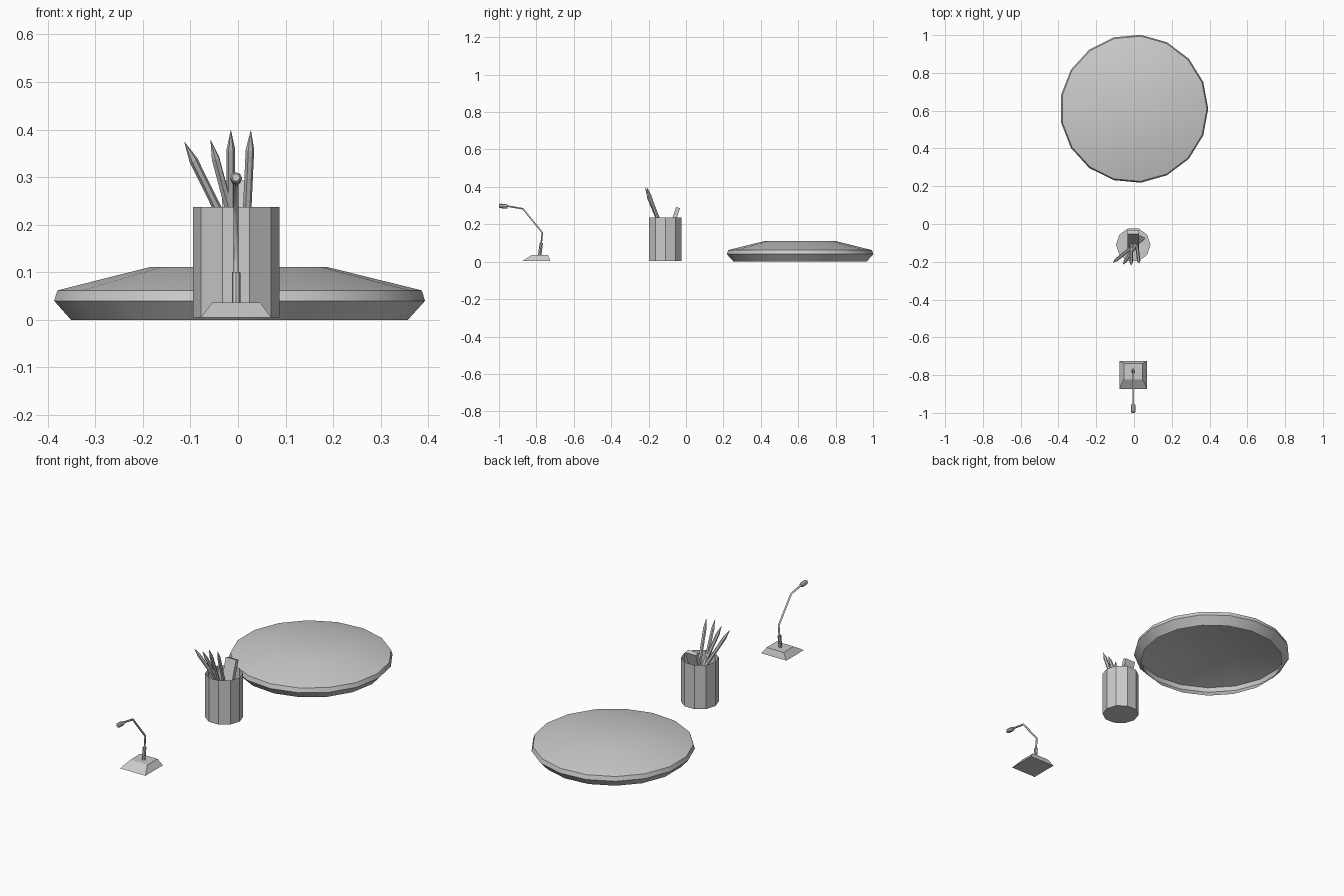
import bpy, bmesh
from math import cos, sin, tau, radians
from mathutils import Vector

if "Cube" in bpy.data.objects:
    bpy.data.objects.remove(bpy.data.objects["Cube"])


def finish(name, bm):
    mesh = bpy.data.meshes.new(name)
    bm.to_mesh(mesh)
    bm.free()
    obj = bpy.data.objects.new(name, mesh)
    bpy.context.collection.objects.link(obj)
    return obj


def lathe(name, profile, sides, base, toward=None):
    """Spin (radius, height) points round an axis; radius 0 closes an end."""
    bm = bmesh.new()
    base = Vector(base)
    axis = Vector(toward) - base if toward else Vector((0, 0, 1))
    rot = axis.to_track_quat('Z', 'Y') if toward else axis.rotation_difference(axis)
    rings = []
    for r, h in profile:
        n = sides if r else 1
        rings.append([bm.verts.new(base + rot @ Vector(
            (r * cos(tau * i / sides), r * sin(tau * i / sides), h))) for i in range(n)])
    for a, b in zip(rings, rings[1:]):
        for i in range(sides):
            j = (i + 1) % sides
            quad = [a[i % len(a)], a[j % len(a)], b[j % len(b)], b[i % len(b)]]
            bm.faces.new(list(dict.fromkeys(quad)))
    return finish(name, bm)


def rod(name, a, b, r, sides):
    n = (Vector(b) - Vector(a)).length
    return lathe(name, [(0, 0), (r, 0), (r, n), (0, n)], sides, a, b)


def smooth(obj, angle):
    bpy.ops.object.select_all(action='DESELECT')
    obj.select_set(True)
    bpy.context.view_layer.objects.active = obj
    bpy.ops.object.shade_smooth_by_angle(angle=radians(angle))


# Shallow round shell, open underneath
dome = lathe("round_shell", [(.357, 0), (.393, .04), (.386, .062), (.188, .111), (0, .111)],
             17, (0, .61, 0))
smooth(dome, 30)

# Ten-sided open cup
lathe("pencil_cup", [(0, 0), (.091, 0), (.091, .232)], 10, (-.004, -.11, .005))

# Pencils leaning to the front of the cup
pencils = [((.05, -.075, .045), (-.113, -.205, .375)),
           ((.035, -.07, .03), (-.058, -.215, .38)),
           ((-.015, -.07, .03), (-.015, -.22, .40)),
           ((.01, -.08, .03), (.027, -.21, .40))]
for k, (a, tip) in enumerate(pencils):
    n = (Vector(tip) - Vector(a)).length
    lathe(f"pencil_{k + 1}", [(0, 0), (.009, 0), (.009, n - .045), (0, n)], 6, a, tip)

# Flat eraser block leaning to the back of the cup
bm = bmesh.new()
bmesh.ops.create_cube(bm, size=1)
block = finish("eraser_block", bm)
top, low = Vector((-.004, -.043, .289)), Vector((-.004, -.125, .04))
block.location = (top + low) / 2
block.scale = (.06, .022, (top - low).length)
block.rotation_euler = (top - low).to_track_quat('Z', 'Y').to_euler()

# Microphone base: tapered block with a long front slope
bm = bmesh.new()
bmesh.ops.create_cube(bm, size=1)
for v in bm.verts:
    up = v.co.z > 0
    x = .05 if up else .074
    y = (-.822, -.738) if up else (-.873, -.726)
    v.co = (-.004 + (x if v.co.x > 0 else -x), y[v.co.y > 0], .037 if up else .005)
finish("microphone_base", bm)

# Stem, bent neck and head
rod("microphone_stem", (-.004, -.782, .035), (-.004, -.774, .10), .009, 8)
curve = bpy.data.curves.new("microphone_neck", 'CURVE')
curve.dimensions = '3D'
curve.bevel_depth = .005
curve.bevel_resolution = 1
curve.use_fill_caps = True
path = [(-.775, .09), (-.768, .155), (-.872, .283), (-.96, .298)]
spline = curve.splines.new('POLY')
spline.points.add(len(path) - 1)
for p, (y, z) in zip(spline.points, path):
    p.co = (-.004, y, z, 1)
bpy.context.collection.objects.link(bpy.data.objects.new("microphone_neck", curve))
lathe("microphone_head", [(0, 0), (.009, 0), (.012, .008), (.012, .04), (.008, .047), (0, .047)],
      8, (-.004, -.953, .295), (-.004, -1, .299))
